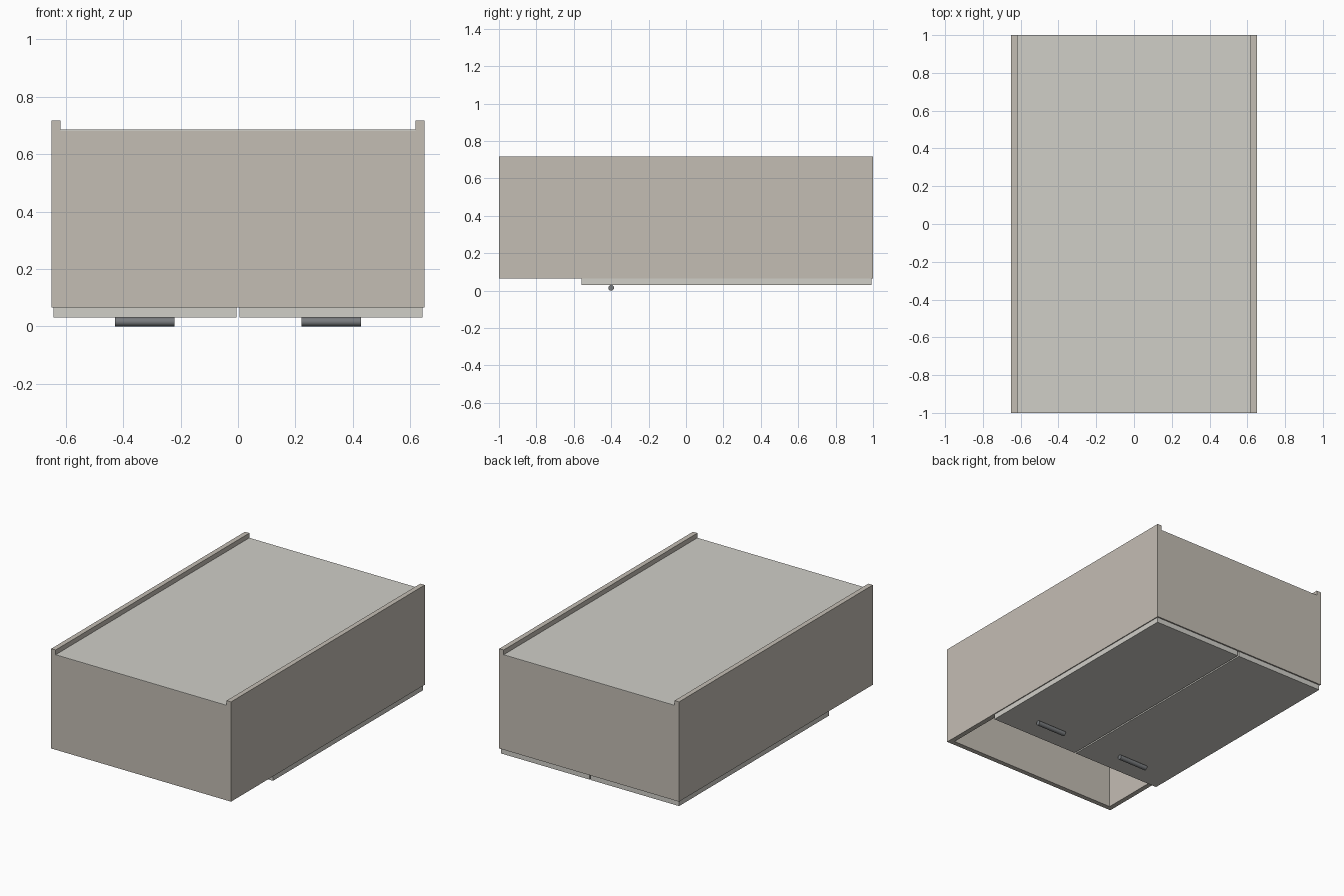
import bpy, math
from mathutils import Vector

if "Cube" in bpy.data.objects:
    bpy.data.objects.remove(bpy.data.objects["Cube"])


def material(name, rgb):
    m = bpy.data.materials.new(name)
    m.diffuse_color = (*rgb, 1)
    m.use_nodes = True
    m.node_tree.nodes["Principled BSDF"].inputs["Base Color"].default_value = m.diffuse_color
    return m


carcass = material("carcass", (0.55, 0.51, 0.455))
panel = material("panel", (0.63, 0.62, 0.575))
metal = material("metal", (0.19, 0.20, 0.21))


def box(name, lo, hi, mat):
    lo, hi = Vector(lo), Vector(hi)
    bpy.ops.mesh.primitive_cube_add(size=1, location=(lo + hi) / 2)
    ob = bpy.context.object
    ob.name = name
    ob.scale = hi - lo
    bpy.ops.object.transform_apply(location=False, rotation=False, scale=True)
    ob.data.materials.append(mat)
    return ob


W, T = 0.65, 0.032              # half width, board thickness
FRONT, BACK, RIM = 0.065, 0.686, 0.717
IN = W - T

# Cabinet lying face down: end boards, fixed shelf and recessed back panel
box("top_board", (-IN, -1, FRONT), (IN, -1 + T, BACK - 0.005), carcass)
box("bottom_board", (-IN, 1 - T, FRONT), (IN, 1, BACK - 0.005), carcass)
box("fixed_shelf", (-IN, -0.565, FRONT), (IN, -0.565 + T, BACK - 0.005), carcass)
box("back_panel", (-IN, -1, BACK - 0.005), (IN, 1, BACK), panel)

# Side boards, doors and bar handles, left and right
for s, side in ((-1, "left"), (1, "right")):
    def pair(name, x0, x1, y0, y1, z0, z1, mat):
        a, b = sorted((s * x0, s * x1))
        return box(side + "_" + name, (a, y0, z0), (b, y1, z1), mat)

    pair("side_board", IN, W, -1, 1, FRONT, RIM, carcass)
    pair("door", 0.005, 0.644, -0.558, 0.991, 0.031, FRONT, panel)

    bpy.ops.mesh.primitive_cylinder_add(
        vertices=12, radius=0.0155, depth=0.208,
        location=(s * 0.325, -0.4, 0.0155), rotation=(0, math.pi / 2, 0))
    handle = bpy.context.object
    handle.name = side + "_handle"
    handle.data.materials.append(metal)
    bpy.ops.object.shade_smooth_by_angle(angle=math.radians(35))
